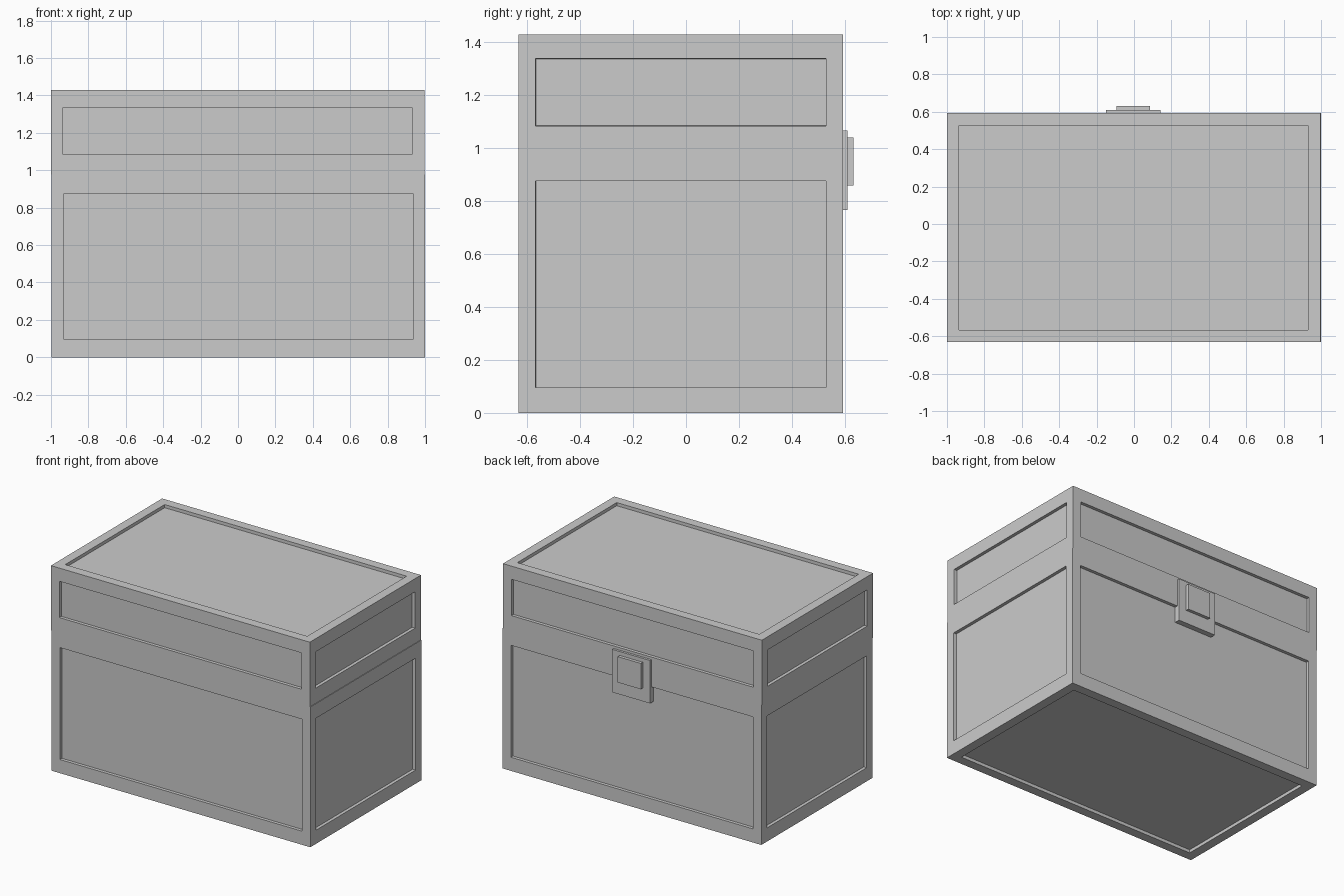
import bpy, bmesh

if "Cube" in bpy.data.objects:
    bpy.data.objects.remove(bpy.data.objects["Cube"])

grey = bpy.data.materials.new("plain grey")
grey.diffuse_color = (0.6, 0.6, 0.6, 1)
grey.use_nodes = True
grey.node_tree.nodes["Principled BSDF"].inputs["Base Color"].default_value = grey.diffuse_color

Y0, Y1, SEAM, TOP = -0.632, 0.593, 0.977, 1.428
FRAME, DEPTH = 0.092, 0.022


def box(name, x, y, z, panels=None):
    """Box from (min, max) ranges; panels = z range of recessed side panels."""
    bm = bmesh.new()
    bmesh.ops.create_cube(bm, size=1)
    for v in bm.verts:
        v.co = [r[0] if c < 0 else r[1] for c, r in zip(v.co, (x, y, z))]
    if panels:
        # Recess every face except the one lying on the seam
        faces = [f for f in bm.faces
                 if abs(f.calc_center_median().z - SEAM) > 1e-4]
        bmesh.ops.inset_individual(bm, faces=faces, thickness=FRAME, depth=0)
        middle = sum(z) / 2
        for f in faces:
            f.normal_update()
            if abs(f.normal.z) < 0.5:
                for v in f.verts:
                    v.co.z = panels[0] if v.co.z < middle else panels[1]
        bmesh.ops.inset_individual(bm, faces=faces, thickness=0.0005,
                                   depth=-DEPTH)
    mesh = bpy.data.meshes.new(name)
    bm.to_mesh(mesh)
    bm.free()
    mesh.materials.append(grey)
    obj = bpy.data.objects.new(name, mesh)
    bpy.context.collection.objects.link(obj)
    return obj


# Chest body and lid, the lid sitting very slightly off to one side
box("chest_base", (-0.996, 1.0), (Y0, Y1), (0, SEAM), (0.095, 0.875))
box("chest_lid", (-1.0, 0.996), (Y0, Y1), (SEAM, TOP), (1.083, 1.336))

# Latch: plate reaching back into the recess, with a raised block on it
box("latch_plate", (-0.15, 0.143), (Y1 - DEPTH, 0.609), (0.766, 1.065))
box("latch_block", (-0.093, 0.085), (0.609, 0.631), (0.858, 1.038))
